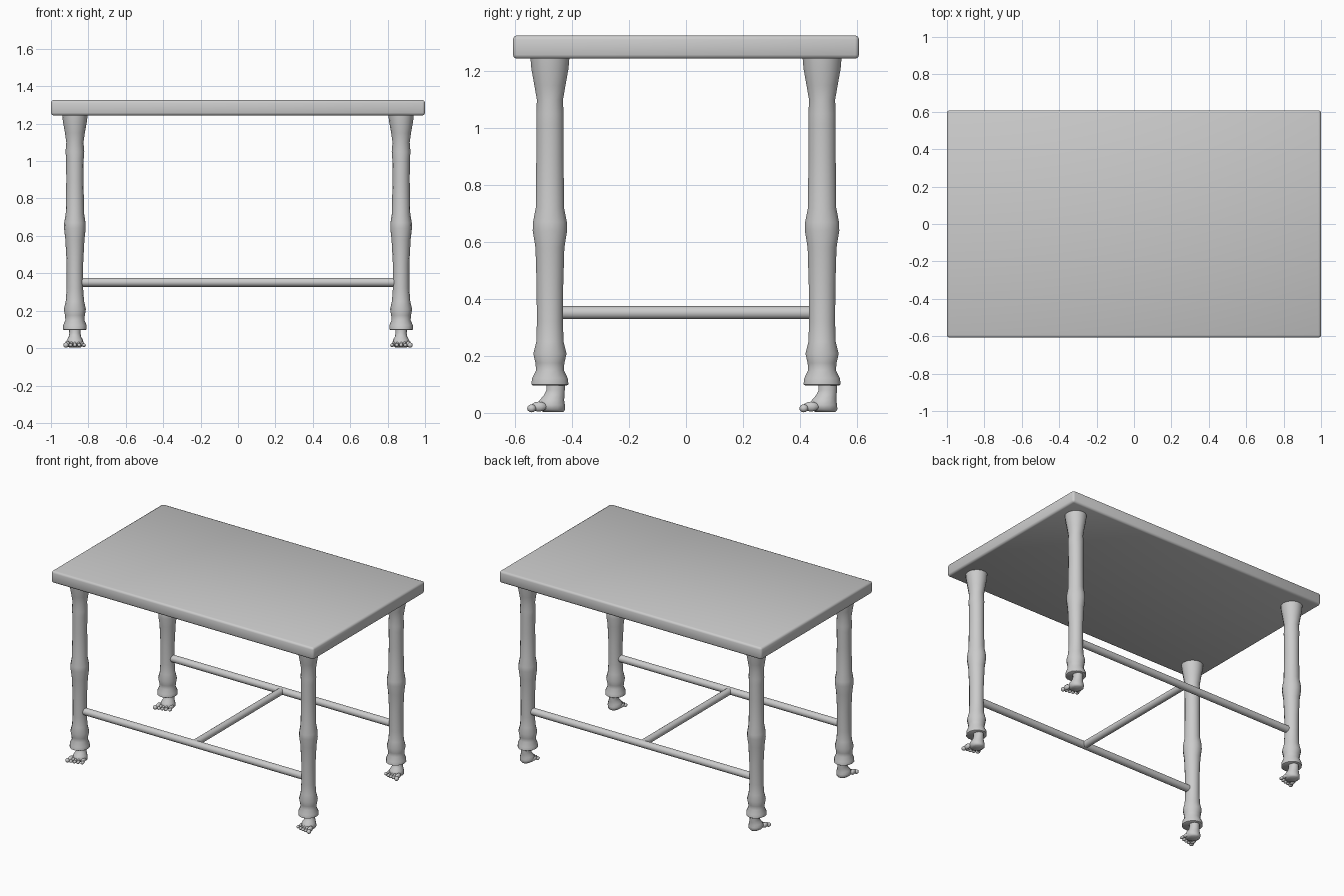
import bpy, bmesh, math
from mathutils import Vector, Matrix

if "Cube" in bpy.data.objects:
    bpy.data.objects.remove(bpy.data.objects["Cube"])

LEG_X, LEG_Y, BAR_Z = 0.872, 0.478, 0.352


def finish(bm, name, angle=35):
    bmesh.ops.recalc_face_normals(bm, faces=bm.faces[:])
    mesh = bpy.data.meshes.new(name)
    bm.to_mesh(mesh)
    bm.free()
    ob = bpy.data.objects.new(name, mesh)
    bpy.context.collection.objects.link(ob)
    bpy.ops.object.select_all(action='DESELECT')
    ob.select_set(True)
    bpy.context.view_layer.objects.active = ob
    bpy.ops.object.shade_smooth_by_angle(angle=math.radians(angle))
    return ob


def loft(bm, rings, sides):
    """Skin elliptical rings given as (z, rx, ry, centre_y), capped at both ends."""
    loops = []
    for z, rx, ry, cy in rings:
        loops.append([bm.verts.new((rx * math.cos(2 * math.pi * i / sides),
                                    cy + ry * math.sin(2 * math.pi * i / sides), z))
                      for i in range(sides)])
    for a, b in zip(loops, loops[1:]):
        for i in range(sides):
            j = (i + 1) % sides
            bm.faces.new((a[i], a[j], b[j], b[i]))
    bm.faces.new(loops[0])
    bm.faces.new(loops[-1])


def ball(bm, pos, size):
    bmesh.ops.create_uvsphere(bm, u_segments=10, v_segments=6, radius=1,
                              matrix=Matrix.Translation(pos) @ Matrix.Diagonal((*size, 1)))


def bar(name, start, end, radius):
    a, b = Vector(start), Vector(end)
    bm = bmesh.new()
    rot = (b - a).to_track_quat('Z', 'Y').to_matrix().to_4x4()
    bmesh.ops.create_cone(bm, cap_ends=True, segments=16, radius1=radius, radius2=radius,
                          depth=(b - a).length, matrix=Matrix.Translation((a + b) / 2) @ rot)
    return finish(bm, name)


# Table top with softened edges
bm = bmesh.new()
bmesh.ops.create_cube(bm, size=1, matrix=Matrix.Translation((0, 0, 1.285))
                      @ Matrix.Diagonal((2.0, 1.216, 0.082, 1)))
bmesh.ops.bevel(bm, geom=bm.edges[:], offset=0.014, segments=2, profile=0.5, affect='EDGES')
finish(bm, "table_top", 60)

# Leg: flared top, swollen knee, gathered cuff
LEG = [(0.097, 0.058, 0.062, 0), (0.1, 0.063, 0.067, 0), (0.122, 0.063, 0.064, 0),
       (0.15, 0.051, 0.050, 0), (0.175, 0.053, 0.052, 0), (0.208, 0.059, 0.060, 0),
       (0.25, 0.049, 0.049, 0), (0.32, 0.044, 0.047, 0), (0.45, 0.044, 0.048, 0),
       (0.58, 0.051, 0.052, 0), (0.64, 0.058, 0.062, 0), (0.67, 0.057, 0.061, 0),
       (0.72, 0.049, 0.051, 0), (0.9, 0.046, 0.049, 0), (1.01, 0.047, 0.049, 0),
       (1.05, 0.050, 0.049, 0), (1.10, 0.046, 0.047, 0), (1.15, 0.053, 0.056, 0),
       (1.21, 0.064, 0.067, 0), (1.246, 0.068, 0.070, 0)]

# Foot: ankle, heel and instep, toes pointing to the front
FOOT = [(0.003, 0.030, 0.036, 0.012), (0.012, 0.044, 0.048, 0.007),
        (0.028, 0.047, 0.050, 0.004), (0.045, 0.042, 0.044, 0.007),
        (0.062, 0.033, 0.037, 0.015), (0.08, 0.030, 0.033, 0.020),
        (0.11, 0.032, 0.034, 0.020)]
TOES = [(-0.042, -0.064, 0.014), (-0.020, -0.060, 0.010), (0.000, -0.056, 0.010),
        (0.020, -0.050, 0.010), (0.042, -0.040, 0.010)]

for depth, sy in (("front", -1), ("back", 1)):
    for side, sx in (("left", -1), ("right", 1)):
        place = (sx * LEG_X, sy * LEG_Y, 0)
        bm = bmesh.new()
        loft(bm, LEG, 14)
        finish(bm, f"{depth}_{side}_leg").location = place
        bm = bmesh.new()
        loft(bm, FOOT, 14)
        for x, y, r in TOES:
            x *= -sx
            ball(bm, (x * 0.95, y + 0.025, 0.022), (r, 0.028, r * 1.25))
            ball(bm, (x * 1.15, y, 0.016), (r * 1.05, 0.016, r))
        finish(bm, f"{depth}_{side}_foot", 60).location = place

# Stretchers joined by a cross bar
for depth, sy in (("front", -1), ("back", 1)):
    bar(f"{depth}_stretcher", (-0.84, sy * LEG_Y, BAR_Z), (0.84, sy * LEG_Y, BAR_Z), 0.024)
bar("cross_bar", (0, -LEG_Y, BAR_Z), (0, LEG_Y, BAR_Z), 0.023)
